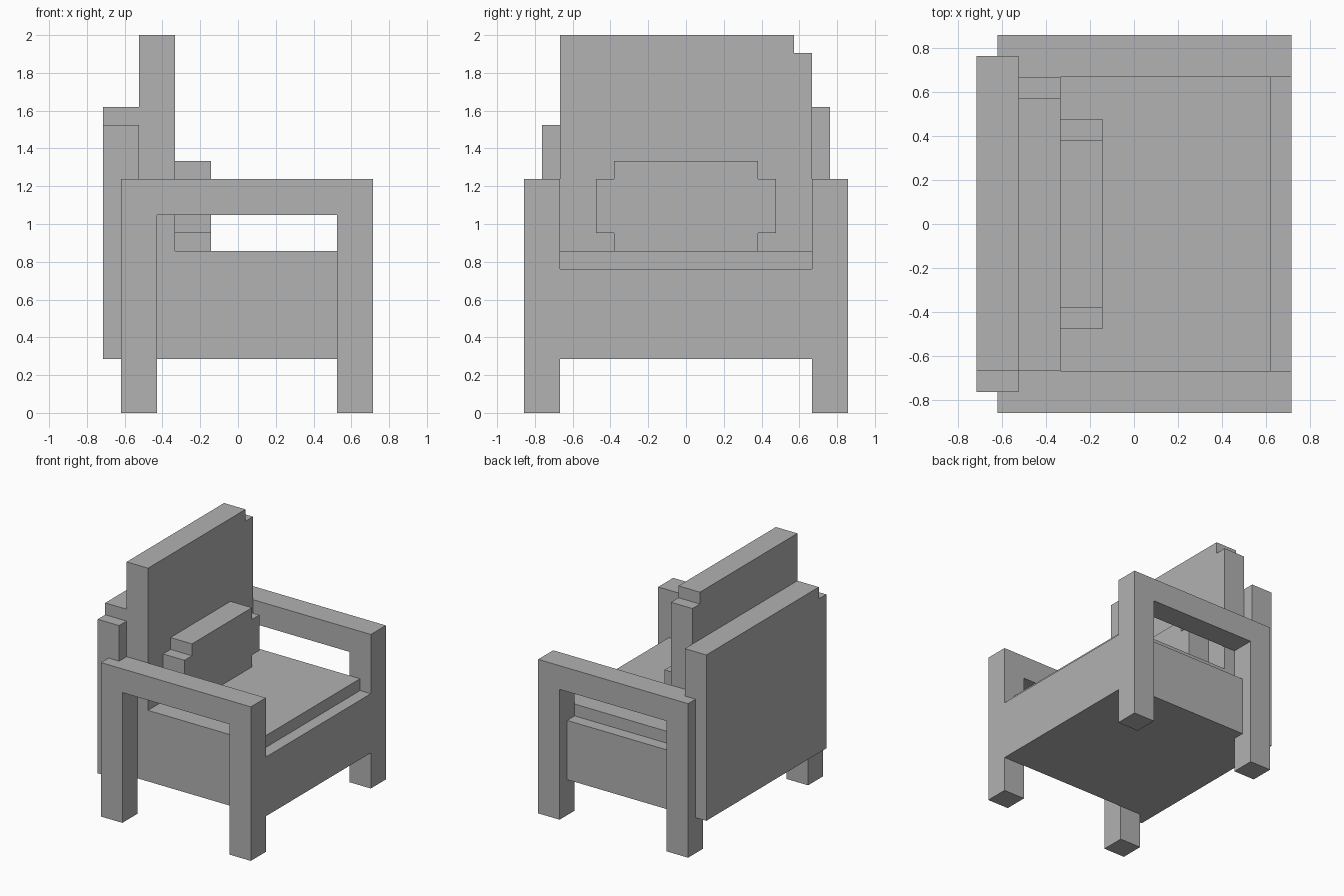
import bpy
import bmesh
from mathutils import Vector

cube = bpy.data.objects.get("Cube")
if cube:
    bpy.data.objects.remove(cube, do_unlink=True)

# The chair sits on a block grid: 15 x 18 x 21 units
U = 2 / 21
CENTRE = Vector((7.5, 9, 0))

grey = bpy.data.materials.new("plain grey")
grey.use_nodes = True
colour = (0.445, 0.445, 0.445, 1)
grey.diffuse_color = colour
grey.node_tree.nodes["Principled BSDF"].inputs["Base Color"].default_value = colour


def extrude(name, profile, axis, start, end):
    """Extrude a profile of the two other axes along 'x' or 'y'."""
    def place(a, b):
        p = (start, a, b) if axis == "x" else (a, start, b)
        return (Vector(p) - CENTRE) * U

    bm = bmesh.new()
    face = bm.faces.new([bm.verts.new(place(a, b)) for a, b in profile])
    shift = Vector((1, 0, 0) if axis == "x" else (0, 1, 0)) * (end - start) * U
    grown = bmesh.ops.extrude_face_region(bm, geom=[face], use_keep_orig=True)
    moved = [g for g in grown["geom"] if isinstance(g, bmesh.types.BMVert)]
    bmesh.ops.translate(bm, verts=moved, vec=shift)
    bmesh.ops.recalc_face_normals(bm, faces=bm.faces)
    mesh = bpy.data.meshes.new(name)
    bm.to_mesh(mesh)
    bm.free()
    mesh.materials.append(grey)
    obj = bpy.data.objects.new(name, mesh)
    bpy.context.collection.objects.link(obj)
    return obj


def box(name, x, y, z):
    profile = [(y[0], z[0]), (y[1], z[0]), (y[1], z[1]), (y[0], z[1])]
    return extrude(name, profile, "x", *x)


# Arm frames: two legs joined by an armrest
frame = [(1, 0), (3, 0), (3, 11), (13, 11), (13, 0), (15, 0), (15, 13), (1, 13)]
for side, y in (("right", 0), ("left", 16)):
    extrude(side + "_arm_frame", frame, "y", y, y + 2)

# Seat
box("seat_base", (2, 15), (2, 16), (3, 8))
box("seat_cushion", (4, 14), (2, 16), (8, 9))
box("side_panel", (3, 13), (16, 17), (3, 8))

# Backrest, each layer with one stepped corner
extrude("back_panel", [(1, 3), (17, 3), (17, 17), (2, 17), (2, 16), (1, 16)],
        "x", 0, 2)
extrude("back_cushion", [(2, 8), (16, 8), (16, 20), (15, 20), (15, 21), (2, 21)],
        "x", 2, 4)

# Small pillow with stepped corners
half = [(13, 9), (13, 10), (14, 10), (14, 13), (13, 13), (13, 14)]
mirrored = [(18 - y, z) for y, z in reversed(half)]
extrude("pillow", half + mirrored, "x", 4, 6)
